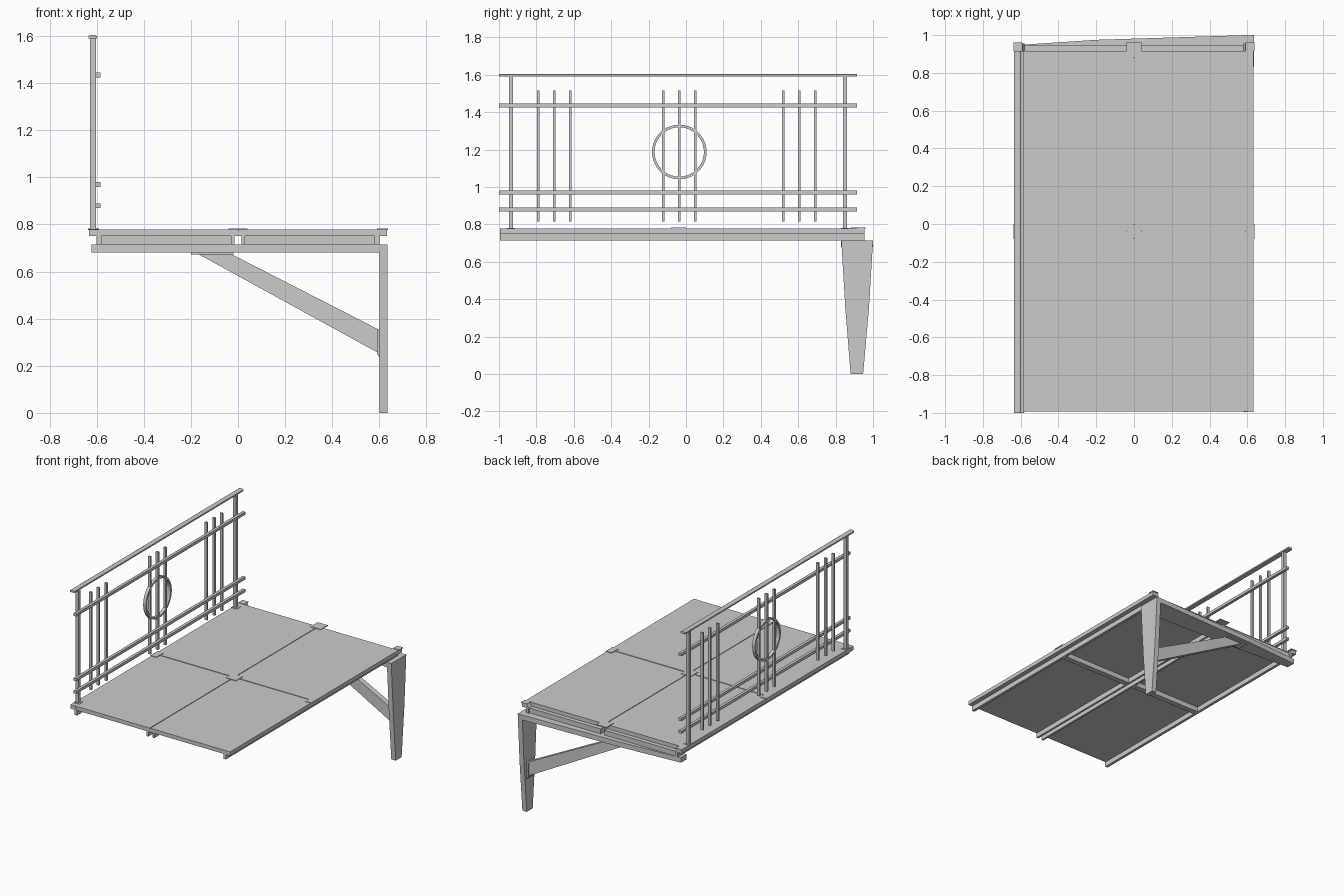
import bpy, bmesh
from math import sin, cos, tau

if "Cube" in bpy.data.objects:
    bpy.data.objects.remove(bpy.data.objects["Cube"])


def add(name, verts, faces):
    mesh = bpy.data.meshes.new(name)
    mesh.from_pydata(verts, [], faces)
    bm = bmesh.new()
    bm.from_mesh(mesh)
    bmesh.ops.recalc_face_normals(bm, faces=bm.faces)
    bm.to_mesh(mesh)
    bm.free()
    ob = bpy.data.objects.new(name, mesh)
    bpy.context.collection.objects.link(ob)
    return ob


def box(name, x0, x1, y0, y1, z0, z1):
    v = [(x, y, z) for x in (x0, x1) for y in (y0, y1) for z in (z0, z1)]
    return add(name, v, [(0, 1, 3, 2), (4, 6, 7, 5), (0, 4, 5, 1),
                         (2, 3, 7, 6), (0, 2, 6, 4), (1, 5, 7, 3)])


def prism(name, pts, a, b, axis):
    # extrude a 2D outline along the given axis (0 = x, 1 = y, 2 = z)
    def put(p, t):
        p = list(p)
        p.insert(axis, t)
        return p
    n = len(pts)
    v = [put(p, a) for p in pts] + [put(p, b) for p in pts]
    f = [tuple(range(n)), tuple(range(n, 2 * n))]
    f += [(i, (i + 1) % n, (i + 1) % n + n, i + n) for i in range(n)]
    return add(name, v, f)


def span(s, a, b):
    return (a, b) if s > 0 else (-b, -a)


MID = -0.04          # cross joint
FRONT, BACK = -0.993, 0.915

for s in (-1, 1):
    side = "right" if s > 0 else "left"
    # deck panels
    x0, x1 = span(s, 0.005, 0.6)
    box(f"deck_panel_front_{side}", x0, x1, FRONT, MID - 0.005, 0.75, 0.778)
    box(f"deck_panel_rear_{side}", x0, x1, MID + 0.005, BACK, 0.75, 0.778)
    # edge rail with outer lip
    prism(f"edge_rail_{side}",
          [(s * x, z) for x, z in ((0.58, 0.715), (0.6, 0.715), (0.6, 0.75),
                                   (0.633, 0.75), (0.633, 0.778), (0.6, 0.778),
                                   (0.6, 0.75), (0.58, 0.75))][:3]
          + [(s * 0.633, 0.75), (s * 0.633, 0.778), (s * 0.598, 0.778),
             (s * 0.58, 0.75)], FRONT - 0.002, 0.955, 1)
    # twin centre beams, cross beam and rear beam
    x0, x1 = span(s, 0.015, 0.03)
    box(f"centre_beam_{side}", x0, x1, FRONT, 0.945, 0.715, 0.75)
    x0, x1 = span(s, 0.02, 0.595)
    box(f"cross_beam_{side}", x0, x1, MID - 0.02, MID + 0.02, 0.715, 0.75)
    box(f"rear_beam_{side}", x0, x1, BACK - 0.01, 0.945, 0.715, 0.75)
    # corner and edge cover plates
    x0, x1 = span(s, 0.59, 0.637)
    box(f"edge_cover_{side}", x0, x1, MID - 0.04, MID + 0.04, 0.776, 0.782)
    box(f"corner_cover_{side}", x0, x1, BACK, 0.96, 0.776, 0.782)

# centre joint strip and covers
box("centre_joint_strip", -0.01, 0.01, FRONT, BACK, 0.75, 0.774)
box("cross_joint_strip", -0.595, 0.595, MID - 0.01, MID + 0.01, 0.75, 0.774)
box("centre_cover", -0.04, 0.04, MID - 0.04, MID + 0.04, 0.776, 0.782)
box("rear_cover", -0.04, 0.04, 0.88, 0.96, 0.776, 0.782)

# tapered support arm, leg and brace
prism("support_arm", [(-0.623, 0.882), (-0.2, 0.857), (0.6, 0.83),
                      (0.6, 1.0), (-0.2, 0.975), (-0.623, 0.947)],
      0.68, 0.715, 2)
prism("leg", [(0.88, 0), (0.947, 0), (0.978, 0.35), (1.0, 0.715),
              (0.83, 0.715), (0.852, 0.35)], 0.6, 0.635, 0)
prism("brace", [(-0.03, 0.675), (0.595, 0.355), (0.595, 0.255),
                (-0.17, 0.675)], 0.895, 0.935, 1)
box("brace_top_plate", -0.2, -0.02, 0.875, 0.955, 0.672, 0.681)
prism("brace_leg_plate", [(0.59, 0.25), (0.601, 0.235), (0.601, 0.36),
                          (0.59, 0.35)], 0.88, 0.95, 1)

# railing: posts, handrail, horizontal rails
for i, y in enumerate((-0.935, 0.85)):
    box(f"railing_post_{i + 1}", -0.628, -0.603, y - 0.011, y + 0.011, 0.77, 1.592)
    box(f"post_foot_{i + 1}", -0.635, -0.59, y - 0.022, y + 0.022, 0.776, 0.781)
prism("handrail", [(-0.634, 1.59), (-0.598, 1.59), (-0.598, 1.6),
                   (-0.606, 1.605), (-0.626, 1.605), (-0.634, 1.6)],
      -1.0, 0.915, 1)
for i, z in enumerate((0.88, 0.97, 1.435)):
    box(f"horizontal_rail_{i + 1}", -0.604, -0.583, -1.0, 0.915, z - 0.01, z + 0.01)

# three groups of three vertical bars
for g, yc in enumerate((-0.705, -0.036, 0.605)):
    for k in (-1, 0, 1):
        y = yc + 0.086 * k
        box(f"vertical_bar_{g + 1}_{k + 2}", -0.623, -0.604,
            y - 0.0065, y + 0.0065, 0.815, 1.515)

# decorative ring around the middle bars
N = 40
prof = [(0.132, -0.625), (0.146, -0.625), (0.146, -0.602), (0.132, -0.602)]
verts = [(x, -0.036 + r * cos(tau * i / N), 1.187 + r * sin(tau * i / N))
         for i in range(N) for r, x in prof]
faces = [(4 * i + j, 4 * i + (j + 1) % 4, 4 * ((i + 1) % N) + (j + 1) % 4,
          4 * ((i + 1) % N) + j) for i in range(N) for j in range(4)]
ring = add("railing_ring", verts, faces)
bpy.context.view_layer.objects.active = ring
ring.select_set(True)
bpy.ops.object.shade_smooth_by_angle()
